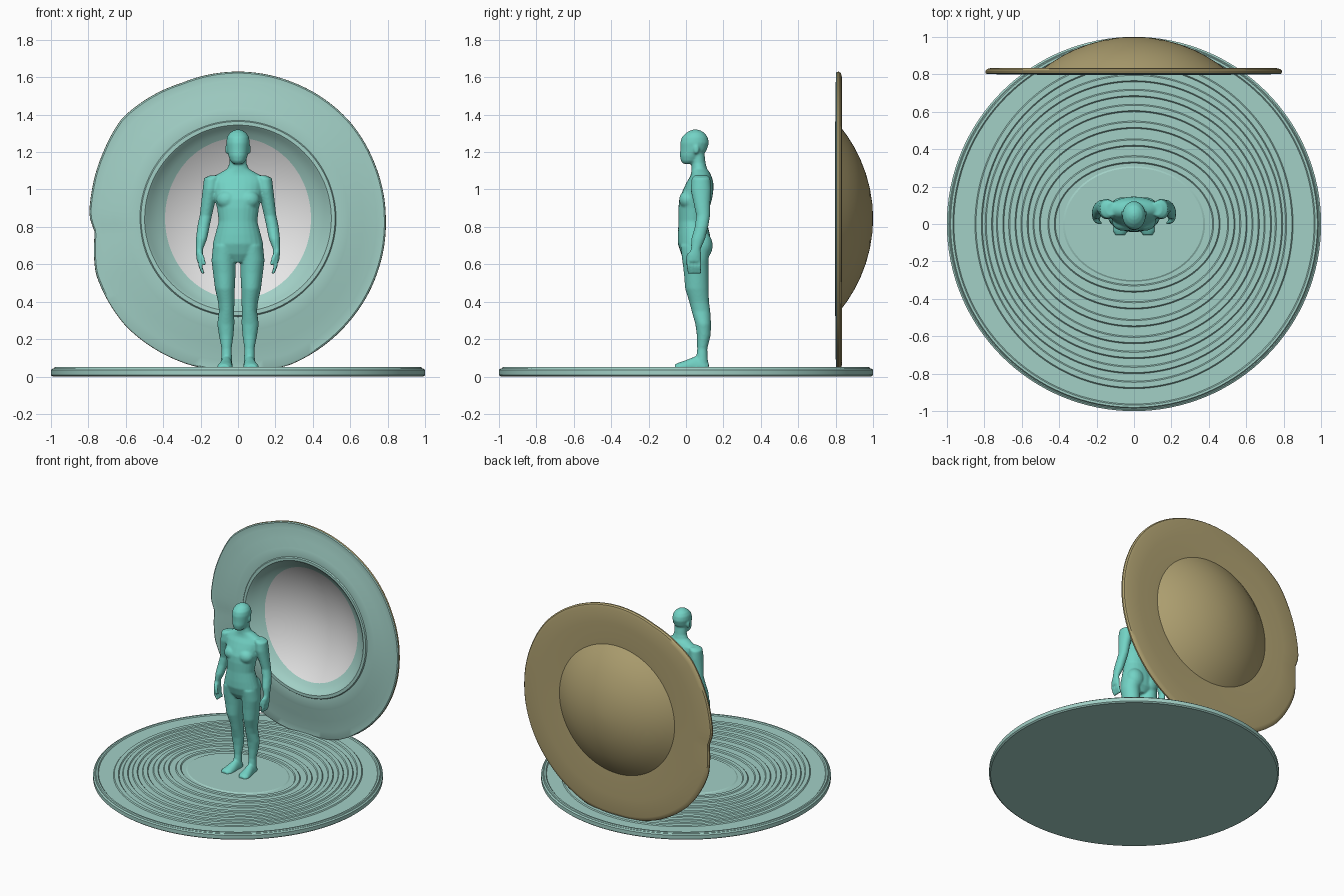
import bpy, bmesh, math
from mathutils import Vector, Matrix


def material(name, rgb):
    m = bpy.data.materials.new(name)
    m.diffuse_color = (*rgb, 1)
    return m


TURQUOISE = material("turquoise", (0.17, 0.65, 0.56))
PALE = material("pale_teal", (0.36, 0.63, 0.565))
GOLD = material("dull_gold", (0.43, 0.355, 0.165))
WHITE = material("white", (0.85, 0.85, 0.85))


def add_loft(bm, rings, mats=None):
    """Join closed rings of points in order and cap both ends."""
    loops = [[bm.verts.new(p) for p in ring] for ring in rings]
    n = len(loops[0])
    faces = []
    for i, (a, b) in enumerate(zip(loops, loops[1:])):
        for j in range(n):
            k = (j + 1) % n
            f = bm.faces.new((a[j], a[k], b[k], b[j]))
            f.material_index = mats[i] if mats else 0
            faces.append(f)
    for loop, m in ((loops[0], 0), (loops[-1], -1)):
        f = bm.faces.new(loop)
        f.material_index = mats[m] if mats else 0
        faces.append(f)
    bmesh.ops.recalc_face_normals(bm, faces=faces)


def finish(name, bm, mats, angle=40):
    me = bpy.data.meshes.new(name)
    bm.to_mesh(me)
    bm.free()
    for m in mats:
        me.materials.append(m)
    ob = bpy.data.objects.new(name, me)
    bpy.context.collection.objects.link(ob)
    bpy.ops.object.select_all(action='DESELECT')
    ob.select_set(True)
    bpy.context.view_layer.objects.active = ob
    bpy.ops.object.shade_smooth_by_angle(angle=math.radians(angle))
    return ob


def angles(n):
    return [2 * math.pi * i / n for i in range(n)]


# Round base with oval ripples
steps = [(0.99, 0.99, 0), (1, 1, 0.008), (1, 1, 0.036), (0.99, 0.99, 0.043),
         (0.985, 0.985, 0.043), (0.98, 0.98, 0.05), (0.968, 0.968, 0.05), (0.962, 0.962, 0.043)]
for a, b in [(0.83, 0.86), (0.775, 0.78), (0.715, 0.7), (0.65, 0.62),
             (0.585, 0.53), (0.52, 0.435), (0.44, 0.345)]:
    for d, z in ((0.02, 0.043), (0.014, 0.05), (-0.014, 0.05), (-0.02, 0.043)):
        steps.append((a + d, b + d, z))
steps += [(0.38, 0.308, 0.043), (0.37, 0.30, 0.048), (0.15, 0.12, 0.048)]
bm = bmesh.new()
add_loft(bm, [[(a * math.cos(t), b * math.sin(t), z) for t in angles(128)] for a, b, z in steps])
finish("rippled_base", bm, [PALE], 25)

# Upright dish: uneven outline, gold back with dome, teal front with white bowl
CZ = 0.845
outline = [(0, 1.63), (0.3, 1.57), (0.6, 1.36), (0.73, 1.14), (0.79, 0.85), (0.75, 0.57),
           (0.6, 0.3), (0.27, 0.06), (0, 0.03), (-0.25, 0.06), (-0.6, 0.27), (-0.76, 0.55),
           (-0.765, 0.77), (-0.795, 0.86), (-0.78, 1.0), (-0.72, 1.2), (-0.62, 1.38), (-0.3, 1.57)]
polar = sorted((math.atan2(z - CZ, x) % (2 * math.pi), math.hypot(x, z - CZ)) for x, z in outline)
polar = [(polar[-1][0] - 2 * math.pi, polar[-1][1])] + polar + [(polar[0][0] + 2 * math.pi, polar[0][1])]


def edge_radius(t):
    for (t0, r0), (t1, r1) in zip(polar, polar[1:]):
        if t0 <= t <= t1:
            return r0 + (r1 - r0) * (t - t0) / (t1 - t0)
    return 0.8


def flange(f, y):
    ring = []
    for t in angles(144):
        r = 0.51 + f * (edge_radius(t) - 0.51)
        ring.append((r * math.cos(t), y, CZ + r * math.sin(t)))
    return ring


def dome(rx, rz, y0):
    ring = []
    for t in angles(144):
        x, z = rx * math.cos(t), rz * math.sin(t)
        ring.append((x, y0 + math.sqrt(0.777 ** 2 - x * x - z * z) - 0.607, CZ + z))
    return ring


rings = [dome(r, r, 0.83) for r in (0.02, 0.08, 0.16, 0.24, 0.32, 0.38, 0.44, 0.485)]
rings += [flange(f, y) for f, y in [(0.05, 0.832), (0.5, 0.834), (0.9, 0.833), (0.97, 0.828),
                                    (1, 0.818), (0.995, 0.806)]]
gold_strips = len(rings) - 1
rings += [flange(f, y) for f, y in [(0.97, 0.801), (0.82, 0.803), (0.79, 0.8), (0.6, 0.804), (0.57, 0.8),
                                    (0.32, 0.805), (0.29, 0.801), (0.05, 0.804), (0.03, 0.796),
                                    (-0.04, 0.796), (-0.07, 0.803)]]
rings += [dome(0.475, 0.48, 0.813), dome(0.43, 0.455, 0.814), dome(0.39, 0.43, 0.815)]
teal_strips = len(rings) - 1 - gold_strips
rings += [dome(r, r * 1.08, 0.815) for r in (0.33, 0.26, 0.19, 0.12, 0.06, 0.02)]
mats = [0] * gold_strips + [1] * teal_strips
mats += [2] * (len(rings) - 1 - len(mats))
bm = bmesh.new()
add_loft(bm, rings, mats)
finish("upright_dish", bm, [GOLD, PALE, WHITE], 35)

# Standing figure: lofted body parts fused by a remesh
bm = bmesh.new()


def limb(sections, sides=(1,), n=24):
    """Sections are x, y, z, half width, half depth, stacked along z."""
    for s in sides:
        add_loft(bm, [[(s * (x + rx * math.cos(t)), y + ry * math.sin(t), z) for t in angles(n)]
                      for x, y, z, rx, ry in sections])


def blob(center, size):
    for s in (1, -1):
        m = Matrix.Translation((s * center[0], center[1], center[2])) @ Matrix.Diagonal((*size, 1))
        bmesh.ops.create_uvsphere(bm, u_segments=20, v_segments=12, radius=1, matrix=m)


BOTH = (1, -1)
# torso and neck
limb([(0, .05, .61, .05, .05), (0, .052, .655, .132, .078), (0, .046, .71, .135, .09),
      (0, .042, .76, .122, .086), (0, .035, .83, .103, .075), (0, .042, .90, .112, .083),
      (0, .052, .95, .125, .088), (0, .066, 1.0, .133, .081), (0, .075, 1.04, .14, .071),
      (0, .08, 1.07, .13, .057), (0, .078, 1.09, .095, .05), (0, .071, 1.11, .058, .042),
      (0, .067, 1.14, .046, .038), (0, .06, 1.2, .045, .038)])
# head
limb([(0, .01, 1.137, .025, .025), (0, .02, 1.152, .041, .047), (0, .027, 1.18, .052, .06),
      (0, .04, 1.21, .058, .071), (0, .046, 1.25, .063, .077), (0, .047, 1.28, .059, .069),
      (0, .05, 1.302, .045, .05), (0, .05, 1.315, .026, .029), (0, .05, 1.321, .008, .01)])
blob((.06, .055, 1.215), (.009, .016, .026))  # ears
blob((.062, .085, .70), (.066, .058, .075))   # buttocks
blob((.058, .01, .945), (.058, .047, .05))    # chest
# legs
limb([(.072, .05, .70, .062, .08), (.077, .05, .62, .065, .07), (.073, .055, .55, .06, .066),
      (.07, .058, .47, .053, .063), (.063, .07, .40, .044, .053), (.061, .08, .35, .041, .05),
      (.065, .092, .28, .046, .042), (.063, .095, .22, .039, .037), (.061, .087, .147, .027, .027),
      (.061, .085, .10, .029, .031), (.061, .085, .048, .032, .036)], BOTH)
# feet, lofted from heel to toe
for s in BOTH:
    add_loft(bm, [[(s * (x + rx * math.cos(t)), y, .048 + h * max(0, math.sin(t)) - .006 * (math.sin(t) < 0))
                   for t in angles(24)]
                  for y, x, rx, h in [(.122, .06, .02, .025), (.1, .06, .032, .05), (.05, .063, .034, .06),
                                      (.0, .068, .04, .04), (-.035, .072, .042, .028), (-.06, .074, .026, .017)]])
# arms
limb([(.12, .08, 1.075, .03, .035), (.14, .08, 1.06, .042, .05), (.147, .08, 1.0, .042, .055),
      (.16, .085, .93, .037, .045), (.172, .092, .86, .033, .037), (.185, .083, .80, .033, .036),
      (.195, .065, .735, .03, .037), (.206, .052, .68, .019, .026), (.205, .046, .65, .019, .036),
      (.203, .043, .615, .017, .038)], BOTH)
# fingers and thumb
for y in (.014, .034, .054, .072):
    limb([(.203, y, .63, .011, .0095), (.2, y, .585, .011, .0095), (.186, y + .002, .55, .009, .008)], BOTH, 10)
limb([(.2, .018, .66, .012, .012), (.188, .008, .63, .011, .011), (.178, .006, .595, .009, .009)], BOTH, 10)

figure = finish("standing_figure", bm, [TURQUOISE], 180)
fuse = figure.modifiers.new("fuse", 'REMESH')
fuse.mode = 'VOXEL'
fuse.voxel_size = 0.006
fuse.use_smooth_shade = True
soften = figure.modifiers.new("soften", 'SMOOTH')
soften.factor = 0.5
soften.iterations = 6
